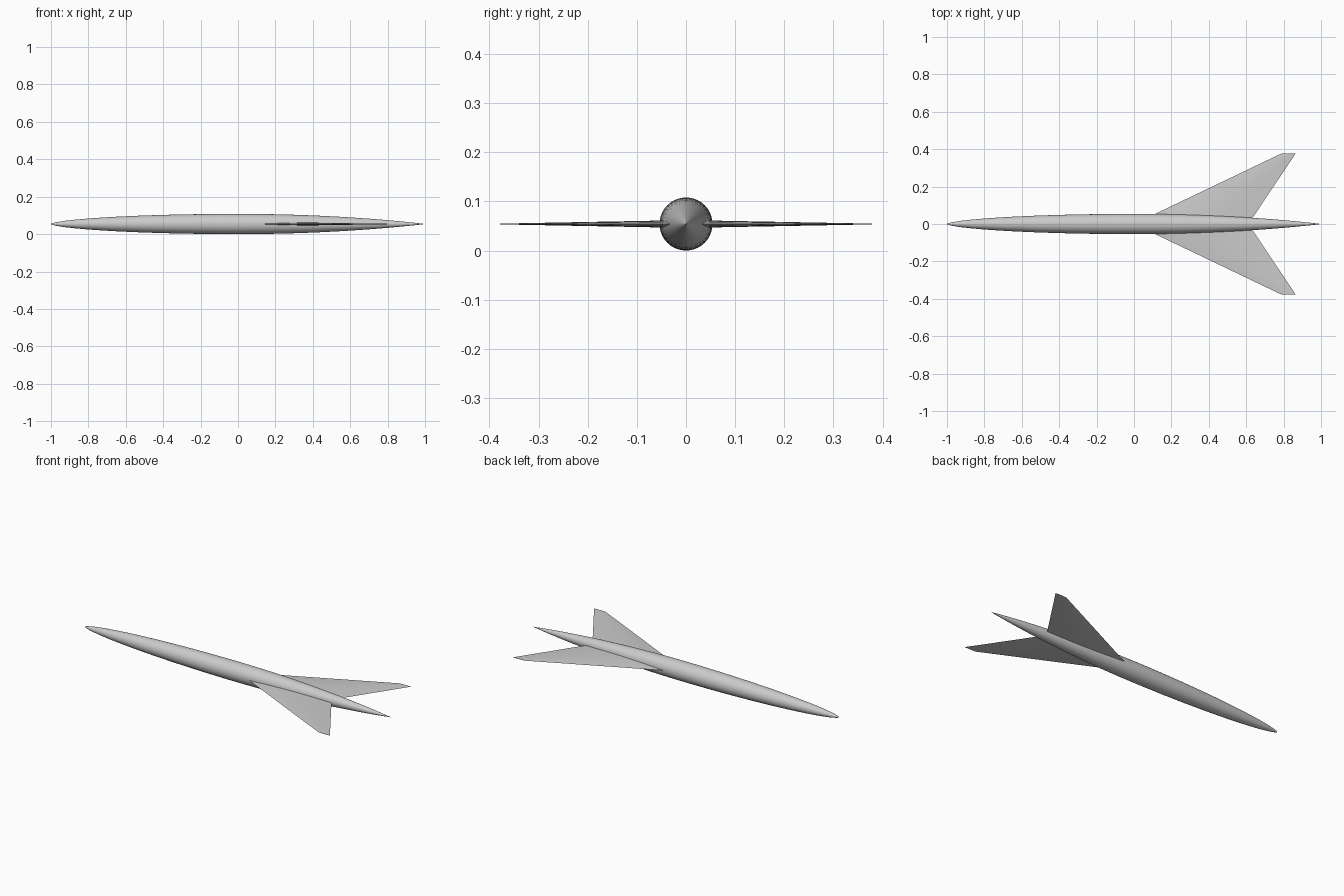
import bpy
import bmesh
from math import cos, sin, pi

AXIS_Z = 0.054
RADIUS = 0.054

if "Cube" in bpy.data.objects:
    bpy.data.objects.remove(bpy.data.objects["Cube"], do_unlink=True)

grey = bpy.data.materials.new("light grey")
grey.use_nodes = True
COLOUR = (0.6, 0.6, 0.6, 1)
grey.diffuse_color = COLOUR
grey.node_tree.nodes["Principled BSDF"].inputs["Base Color"].default_value = COLOUR


def loft(name, rings):
    """Skin closed rings of points and cap both ends."""
    bm = bmesh.new()
    loops = [[bm.verts.new(p) for p in ring] for ring in rings]
    for a, b in zip(loops, loops[1:]):
        for i in range(len(a)):
            j = (i + 1) % len(a)
            bm.faces.new((a[i], a[j], b[j], b[i]))
    bm.faces.new(loops[0])
    bm.faces.new(loops[-1])
    bmesh.ops.remove_doubles(bm, verts=bm.verts, dist=1e-6)
    bmesh.ops.recalc_face_normals(bm, faces=bm.faces)
    mesh = bpy.data.meshes.new(name)
    bm.to_mesh(mesh)
    bm.free()
    mesh.materials.append(grey)
    obj = bpy.data.objects.new(name, mesh)
    bpy.context.collection.objects.link(obj)
    bpy.ops.object.select_all(action="DESELECT")
    obj.select_set(True)
    bpy.context.view_layer.objects.active = obj
    bpy.ops.object.shade_smooth_by_angle()
    return obj


# Fuselage: slender body with a rounded nose (-x) and a pointed tail (+x)
def body_radius(x):
    power = 0.6 if x < 0 else 0.95
    return RADIUS * max(1 - x * x, 0.0002) ** power


SIDES, STATIONS = 40, 48
rings = []
for s in range(STATIONS + 1):
    x = -cos(pi * s / STATIONS)
    r = body_radius(x)
    rings.append([(x, r * cos(2 * pi * i / SIDES), AXIS_Z + r * sin(2 * pi * i / SIDES))
                  for i in range(SIDES)])
loft("fuselage", rings)


# Swept wings: thin lens section, tapering from the body axis to a narrow tip
def wing_section(y, lead, trail, half_thickness):
    n = 10
    upper = [(lead + (trail - lead) * k / n, half_thickness * sin(pi * k / n))
             for k in range(n + 1)]
    outline = upper + [(x, -h) for x, h in upper[-2:0:-1]]
    return [(x, y, AXIS_Z + h) for x, h in outline]


for name, side in (("front_side_wing", -1), ("rear_side_wing", 1)):
    loft(name, [wing_section(0, 0.0, 0.612, 0.008),
                wing_section(side * 0.378, 0.79, 0.865, 0.0008)])
